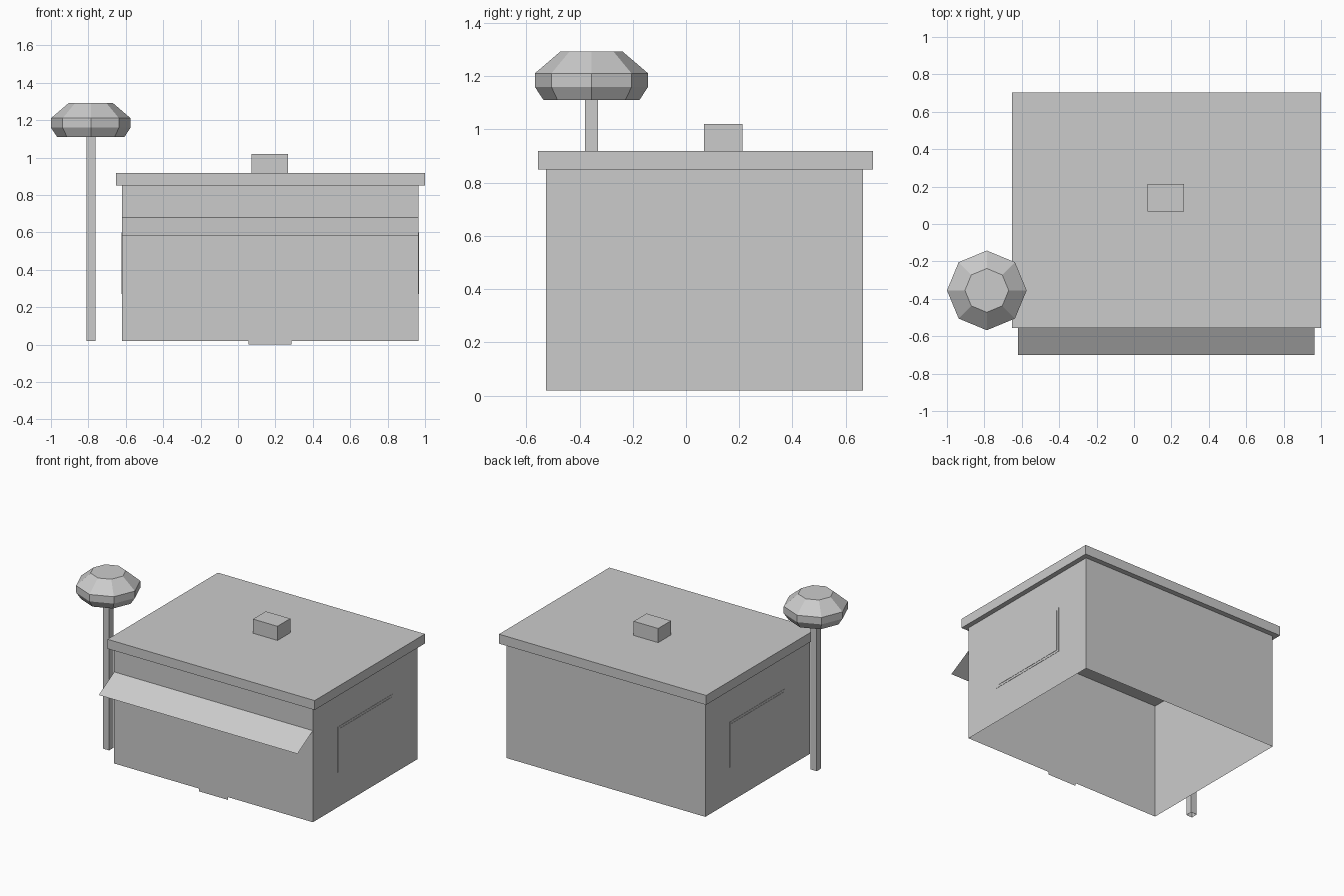
import bpy, bmesh, math

if "Cube" in bpy.data.objects:
    bpy.data.objects.remove(bpy.data.objects["Cube"])

grey = bpy.data.materials.new("light_grey")
grey.diffuse_color = (0.6, 0.6, 0.6, 1)
grey.use_nodes = True
grey.node_tree.nodes["Principled BSDF"].inputs["Base Color"].default_value = grey.diffuse_color


def finish(name, bm):
    """Turn a bmesh into a named, flat-shaded grey object."""
    mesh = bpy.data.meshes.new(name)
    bm.to_mesh(mesh)
    bm.free()
    mesh.materials.append(grey)
    obj = bpy.data.objects.new(name, mesh)
    bpy.context.collection.objects.link(obj)
    return obj


def box(name, x, y, z, open_ends=""):
    """Box from (min, max) ranges; open_ends may hold 'b' (bottom) and 't' (top)."""
    bm = bmesh.new()
    bmesh.ops.create_cube(bm, size=1)
    drop = [f for f in bm.faces
            if (f.normal.z < -0.5 and "b" in open_ends)
            or (f.normal.z > 0.5 and "t" in open_ends)]
    bmesh.ops.delete(bm, geom=drop, context="FACES")
    for v in bm.verts:
        v.co = [r[0] if c < 0 else r[1] for c, r in zip(v.co, (x, y, z))]
    return finish(name, bm)


def sheet(name, corners):
    """Single four-cornered sheet."""
    bm = bmesh.new()
    bm.faces.new([bm.verts.new(c) for c in corners])
    return finish(name, bm)


X0, X1, Y0, Y1 = -0.62, 0.965, -0.525, 0.665

# Kiosk shell, open underneath, with an overhanging roof slab and roof vent
box("walls", (X0, X1), (Y0, Y1), (0.02, 0.85), "bt")
box("roof", (-0.652, 1.0), (-0.555, 0.702), (0.85, 0.918))
box("roof_vent", (0.073, 0.268), (0.067, 0.213), (0.918, 1.02), "b")

# Sloping awning across the front
sheet("awning", [(X0, Y0, 0.68), (X0, -0.70, 0.58), (X1, -0.70, 0.58), (X1, Y0, 0.68)])

# Door sill strip hanging under the front wall
sheet("door_sill", [(0.057, Y0, 0), (0.287, Y0, 0), (0.287, Y0, 0.02), (0.057, Y0, 0.02)])

# Window frame and pane as thin plates on both side walls
for side, wall, out in (("left", X0, -1), ("right", X1, 1)):
    for part, depth, inset in (("frame", 0.002, 0), ("pane", 0.004, 0.016)):
        box(f"{side}_window_{part}", sorted((wall, wall + out * depth)),
            (-0.242 + inset, 0.388 - inset), (0.27 + inset, 0.598 - inset))

# Square pole with an eight-sided canopy
CX, CY = -0.787, -0.355
box("pole", (CX - 0.024, CX + 0.024), (CY - 0.024, CY + 0.024), (0.02, 1.112), "bt")
bm = bmesh.new()
rings = []
for r, z in ((0.18, 1.11), (0.213, 1.16), (0.213, 1.21), (0.117, 1.292)):
    rings.append([bm.verts.new((CX + r * math.cos(i * math.pi / 4),
                                CY + r * math.sin(i * math.pi / 4), z)) for i in range(8)])
for low, high in zip(rings, rings[1:]):
    for i in range(8):
        j = (i + 1) % 8
        bm.faces.new((low[i], low[j], high[j], high[i]))
bm.faces.new(rings[0][::-1])
bm.faces.new(rings[-1])
finish("canopy", bm)
